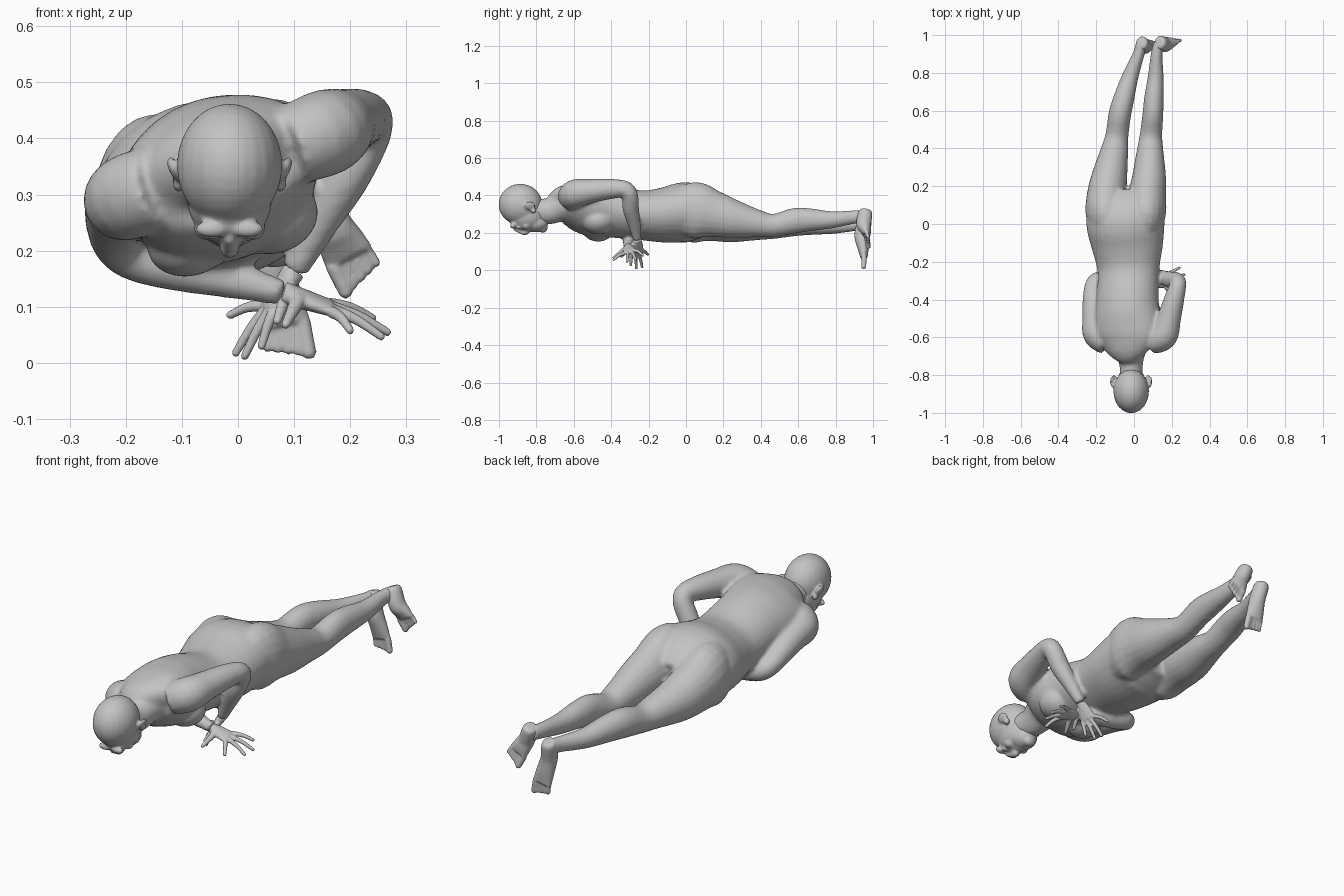
import bpy, bmesh, math
from mathutils import Vector, Matrix

cube = bpy.data.objects.get("Cube")
if cube:
    bpy.data.objects.remove(cube)

grey = bpy.data.materials.new("neutral_grey")
grey.use_nodes = True
GREY = (0.55, 0.55, 0.55, 1)
grey.diffuse_color = GREY
grey.node_tree.nodes["Principled BSDF"].inputs["Base Color"].default_value = GREY


def spline(stations, steps):
    """Smoothly interpolate a list of number tuples."""
    out, n = [], len(stations)
    for i in range(n - 1):
        p0, p1, p2, p3 = (stations[min(max(i + k, 0), n - 1)] for k in (-1, 0, 1, 2))
        for s in range(steps):
            t = s / steps
            out.append([b + t * (c - a) / 2 + t * t * (a - 2.5 * b + 2 * c - d / 2)
                        + t ** 3 * (1.5 * (b - c) + (d - a) / 2)
                        for a, b, c, d in zip(p0, p1, p2, p3)])
    return out + [list(stations[-1])]


def loft(bm, stations, side=(1, 0, 0), sides=20, steps=4):
    """Tube through (x, y, z, radius along side, other radius, roll)."""
    full = [tuple(s) + (s[3],) * (len(s) == 4) + (0,) * (6 - max(len(s), 5)) for s in stations]
    path = spline(full, steps)
    pts = [Vector(p[:3]) for p in path]
    rings = []
    for i, p in enumerate(path):
        along = (pts[min(i + 1, len(pts) - 1)] - pts[max(i - 1, 0)]).normalized()
        u = Vector(side)
        u = (u - along * u.dot(along)).normalized()
        u = Matrix.Rotation(-math.radians(p[5]), 3, along) @ u
        v = along.cross(u)
        ring = []
        for k in range(sides):
            a = math.tau * k / sides
            ring.append(bm.verts.new(pts[i] + u * p[3] * math.cos(a) + v * p[4] * math.sin(a)))
        rings.append(ring)
    for a, b in zip(rings, rings[1:]):
        for k in range(sides):
            j = (k + 1) % sides
            bm.faces.new((a[k], a[j], b[j], b[k]))
    bm.faces.new(rings[0][::-1])
    bm.faces.new(rings[-1])


def ball(bm, centre, radii, tilt=0):
    m = (Matrix.Translation(centre) @ Matrix.Rotation(math.radians(tilt), 4, 'Y')
         @ Matrix.Diagonal((*radii, 1)))
    bmesh.ops.create_uvsphere(bm, u_segments=24, v_segments=16, radius=1, matrix=m)


def digit(bm, base, tip, r0, r1, lift=(0, 0, 0)):
    """Finger or toe with a rounded end."""
    base, tip = Vector(base), Vector(tip)
    mid = base.lerp(tip, 0.5) + Vector(lift)
    side = (tip - base).orthogonal()
    loft(bm, [(*base, r0), (*mid, (r0 + r1) / 2), (*tip, r1)], side, 10)
    ball(bm, tip, (r1, r1, r1))


def finish(name, bm, voxel, smooth):
    """Fuse overlapping volumes into one smooth skin."""
    bmesh.ops.recalc_face_normals(bm, faces=bm.faces)
    mesh = bpy.data.meshes.new(name)
    bm.to_mesh(mesh)
    bm.free()
    mesh.materials.append(grey)
    ob = bpy.data.objects.new(name, mesh)
    bpy.context.collection.objects.link(ob)
    remesh = ob.modifiers.new("fuse", 'REMESH')
    remesh.mode = 'VOXEL'
    remesh.voxel_size = voxel
    remesh.use_smooth_shade = True
    soft = ob.modifiers.new("soften", 'SMOOTH')
    soft.factor = 0.5
    soft.iterations = smooth


# Torso, rolled so the left shoulder is higher
body = bmesh.new()
loft(body, [(-.02, -.70, .335, .07, .07, 18), (-.03, -.66, .355, .13, .09, 20),
            (-.03, -.60, .35, .18, .12, 20), (-.035, -.50, .33, .182, .145, 20),
            (-.035, -.40, .32, .168, .143, 18), (-.03, -.25, .295, .165, .13, 14),
            (-.035, -.12, .295, .19, .146, 10), (-.045, 0, .31, .208, .16, 8),
            (-.045, .09, .30, .195, .135, 8), (-.045, .16, .28, .15, .09, 8)], sides=32)
# Chest volume
for x, z in ((-.085, .22), (.065, .26)):
    ball(body, (x, -.47, z), (.08, .085, .065), -20)
# Neck
loft(body, [(-.015, -.82, .32, .06, .065), (-.015, -.74, .315, .063, .07),
            (-.02, -.68, .335, .085, .078), (-.02, -.62, .35, .11, .08)])
# Legs
loft(body, [(-.13, -.06, .29, .08, .12), (-.145, .05, .295, .11, .15),
            (-.145, .15, .275, .105, .122), (-.13, .25, .25, .095, .102),
            (-.105, .38, .235, .075, .075), (-.09, .47, .23, .061, .062),
            (-.075, .58, .25, .06, .068), (-.055, .66, .25, .056, .062),
            (-.02, .78, .24, .044, .046), (.025, .90, .245, .031, .036),
            (.04, .96, .25, .03, .034)])
loft(body, [(.05, -.06, .31, .08, .12), (.065, .05, .32, .103, .152),
            (.07, .15, .30, .1, .125), (.08, .25, .275, .09, .104),
            (.085, .38, .25, .072, .075), (.09, .47, .24, .06, .062),
            (.10, .58, .265, .055, .068), (.105, .66, .27, .052, .062),
            (.115, .78, .27, .042, .046), (.12, .90, .285, .031, .036),
            (.135, .96, .29, .03, .034)])
# Left arm: elbow raised behind, forearm hanging
loft(body, [(.09, -.62, .385, .07), (.155, -.59, .41, .077), (.185, -.50, .425, .064),
            (.212, -.40, .435, .054), (.232, -.325, .433, .045), (.226, -.30, .40, .044),
            (.19, -.295, .33, .044), (.14, -.275, .24, .033), (.10, -.26, .165, .024)])
# Right arm: forearm folded across beneath the chest
loft(body, [(-.14, -.62, .315, .075), (-.195, -.58, .295, .077), (-.21, -.50, .28, .064),
            (-.218, -.40, .25, .054), (-.215, -.325, .215, .045), (-.185, -.295, .19, .044),
            (-.11, -.295, .17, .042), (0, -.305, .145, .032), (.08, -.31, .125, .023)],
     side=(0, 0, 1))
finish("body", body, .009, 5)

# Head, facing down, crown to the front
head = bmesh.new()
ball(head, (-.015, -.885, .352), (.094, .117, .11))
ball(head, (-.015, -.85, .295), (.076, .105, .085))
ball(head, (-.015, -.80, .255), (.058, .065, .05))
ball(head, (-.015, -.765, .225), (.03, .025, .024))
ball(head, (-.015, -.825, .215), (.026, .02, .012))
loft(head, [(-.015, -.92, .225, .011), (-.015, -.885, .208, .013), (-.015, -.862, .202, .017),
            (-.015, -.85, .212, .016)], sides=12)
for s in (-1, 1):
    ball(head, (-.015 + s * .032, -.925, .238), (.03, .016, .015))
    ball(head, (-.015 + s * .034, -.893, .228), (.016, .012, .009))
    ball(head, (-.015 + s * .038, -.855, .24), (.026, .025, .022))
    # Ear
    ball(head, (-.015 + s * .098, -.835, .345), (.01, .031, .024), s * 25)
    ball(head, (-.015 + s * .09, -.815, .32), (.012, .016, .016))
finish("head", head, .006, 4)


def hand(name, wrist, knuckles, across, tips, thumb):
    bm = bmesh.new()
    w, k, side = Vector(wrist), Vector(knuckles), Vector(across).normalized()
    loft(bm, [(*w, .021, .021), (*w.lerp(k, .5), .033, .017), (*k, .038, .013)], side)
    for i, tip in enumerate(tips):
        digit(bm, k + side * (i - 1.5) * .02, tip, .0115, .0075, (0, 0, .006))
    digit(bm, w.lerp(k, .3) + side * .02 * (1 if Vector(thumb).dot(side) > w.dot(side) else -1),
          thumb, .015, .008)
    finish(name, bm, .004, 2)


hand("left_hand", (.10, -.26, .165), (.055, -.262, .095), (.25, -.9, -.2),
     [(-.014, -.205, .085), (-.004, -.235, .018), (.012, -.265, .012), (.042, -.295, .03)],
     (.07, -.345, .075))
hand("right_hand", (.08, -.31, .125), (.165, -.302, .098), (.1, -.95, -.25),
     [(.24, -.232, .08), (.266, -.268, .055), (.255, -.315, .047), (.20, -.385, .058)],
     (.085, -.385, .068))


def foot(name, heel, arch, pad, toe, inner):
    """Sole faces backward; inner is the sign of the big toe side."""
    bm = bmesh.new()
    pad, toe = Vector(pad), Vector(toe)
    side = (toe - pad).cross(Vector((0, 1, 0))).normalized()
    side *= inner * (1 if side.x > 0 else -1)
    h, a = Vector(heel), Vector(arch)
    loft(bm, [(*(h + (h - a) * .22), .018, .022), (*h, .033, .037), (*a, .036, .04),
              (*a.lerp(pad, .55), .042, .031), (*pad, .046, .02)], (1, 0, 0))
    for i in range(5):
        off = side * (.035 - i * .0178)
        reach = 1 - .09 * i
        r = .0135 if i == 0 else .0095
        digit(bm, pad + off * .9, pad + (toe - pad) * reach + off, r + .002, r)
    finish(name, bm, .005, 2)


foot("right_foot", (.043, .957, .262), (.055, .94, .19), (.083, .952, .07), (.092, .95, .014), 1)
foot("left_foot", (.14, .96, .31), (.165, .95, .25), (.197, .967, .19), (.222, .975, .145), -1)
